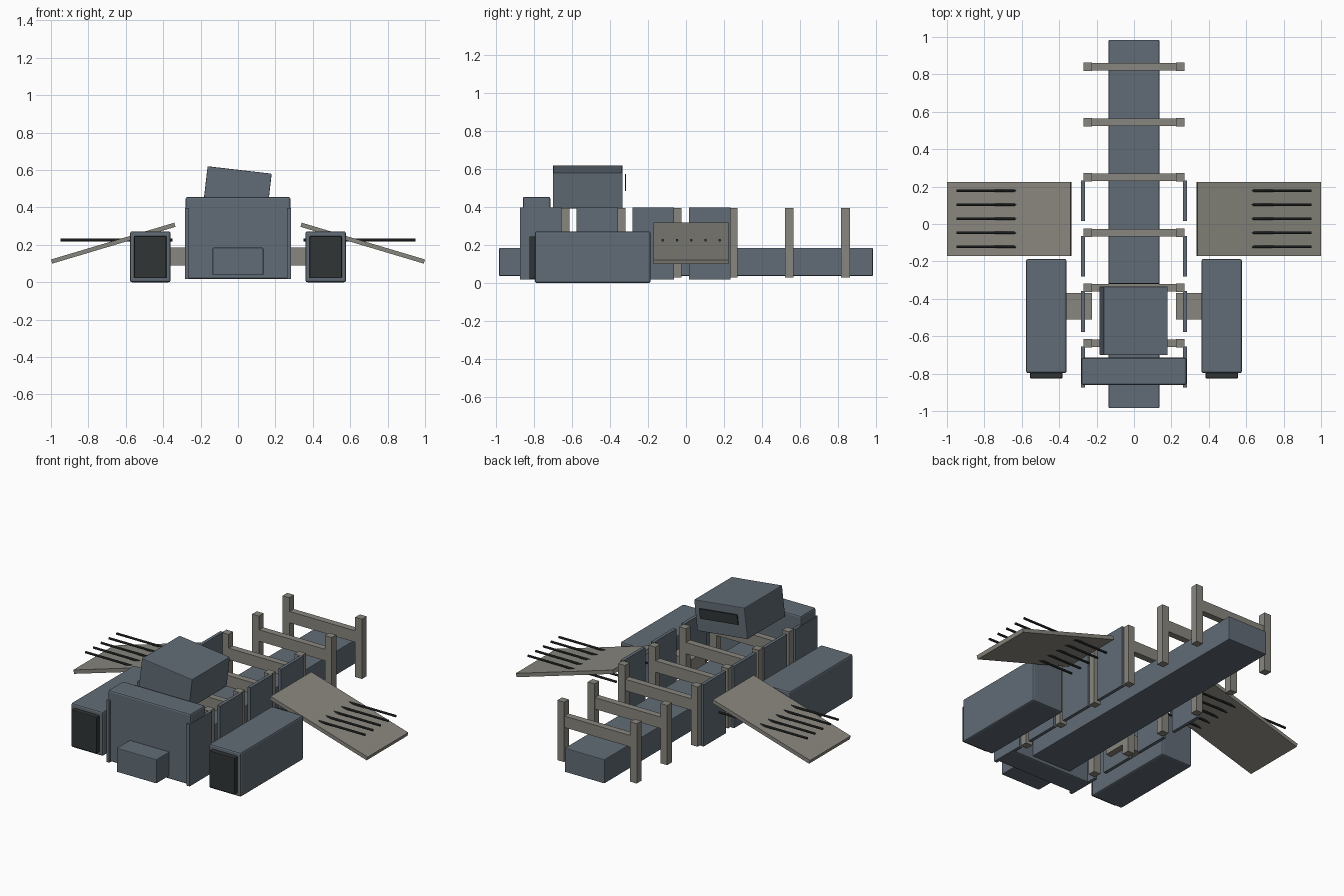
import bpy
from math import radians, pi

if "Cube" in bpy.data.objects:
    bpy.data.objects.remove(bpy.data.objects["Cube"])


def material(name, rgb):
    m = bpy.data.materials.new(name)
    m.diffuse_color = (*rgb, 1)
    m.use_nodes = True
    m.node_tree.nodes["Principled BSDF"].inputs["Base Color"].default_value = m.diffuse_color
    return m


HULL = material("hull_blue_grey", (0.12, 0.15, 0.18))
FRAME = material("frame_grey", (0.25, 0.24, 0.21))
DARK = material("dark", (0.03, 0.035, 0.035))


def box(name, centre, size, mat, roll=0.0, bevel=0.0):
    """Box from centre and size, rolled about y."""
    bpy.ops.mesh.primitive_cube_add(size=1, location=centre)
    o = bpy.context.object
    o.name = name
    o.scale = size
    bpy.ops.object.transform_apply(location=False, rotation=False, scale=True)
    o.rotation_euler.y = roll
    o.data.materials.append(mat)
    if bevel:
        b = o.modifiers.new("edge_bevel", 'BEVEL')
        b.width = bevel
        b.segments = 2
    return o


def span(name, x, y, z, mat, bevel=0.0):
    """Axis-aligned box from its (min, max) ranges."""
    r = (x, y, z)
    return box(name, [(a + b) / 2 for a, b in r], [b - a for a, b in r], mat, 0, bevel)


# Long central spine and bow block
span("spine", (-0.135, 0.135), (-0.985, 0.985), (0.038, 0.185), HULL, 0.004)
span("bow_block", (-0.281, 0.281), (-0.86, -0.715), (0.018, 0.455), HULL, 0.01)

# Tilted bridge with a rear window plate
ROLL = radians(6.6)
box("bridge", (-0.002, -0.518, 0.507), (0.345, 0.367, 0.188), HULL, ROLL, 0.004)
box("bridge_window", (0, -0.318, 0.53), (0.26, 0.006, 0.06), DARK, ROLL)

# Six frames: two posts and a crossbeam each
for i in range(6):
    y = -0.637 + i * 0.2955
    span(f"frame_beam_{i}", (-0.23, 0.23), (y - 0.02, y + 0.02), (0.24, 0.31), FRAME)
    for s in (-1, 1):
        box(f"frame_post_{i}", (s * 0.247, y, 0.212), (0.046, 0.046, 0.367), FRAME)

for s in (-1, 1):
    # Side hull plates
    for i in range(4):
        y = -0.765 + i * 0.2965
        box(f"hull_plate_{i}", (s * 0.273, y, 0.208), (0.02, 0.218, 0.38), HULL)

    # Engine pods, intake grilles and pylons
    box("engine_pod", (s * 0.469, -0.492, 0.136), (0.216, 0.61, 0.272), HULL, 0, 0.01)
    box("intake_grille", (s * 0.469, -0.808, 0.134), (0.172, 0.035, 0.225), DARK, 0, 0.004)
    box("engine_pylon", (s * 0.3, -0.44, 0.138), (0.15, 0.143, 0.095), FRAME)

    # Drooping wing with horizontal rods passing through it
    box("wing", (s * 0.667, 0.027, 0.209), (0.688, 0.395, 0.023), FRAME, s * radians(16.6))
    for i in range(5):
        bpy.ops.mesh.primitive_cylinder_add(
            vertices=8, radius=0.007, depth=0.6,
            location=(s * 0.649, -0.122 + i * 0.075, 0.226), rotation=(0, pi / 2, 0))
        rod = bpy.context.object
        rod.name = f"wing_rod_{i}"
        rod.data.materials.append(DARK)
